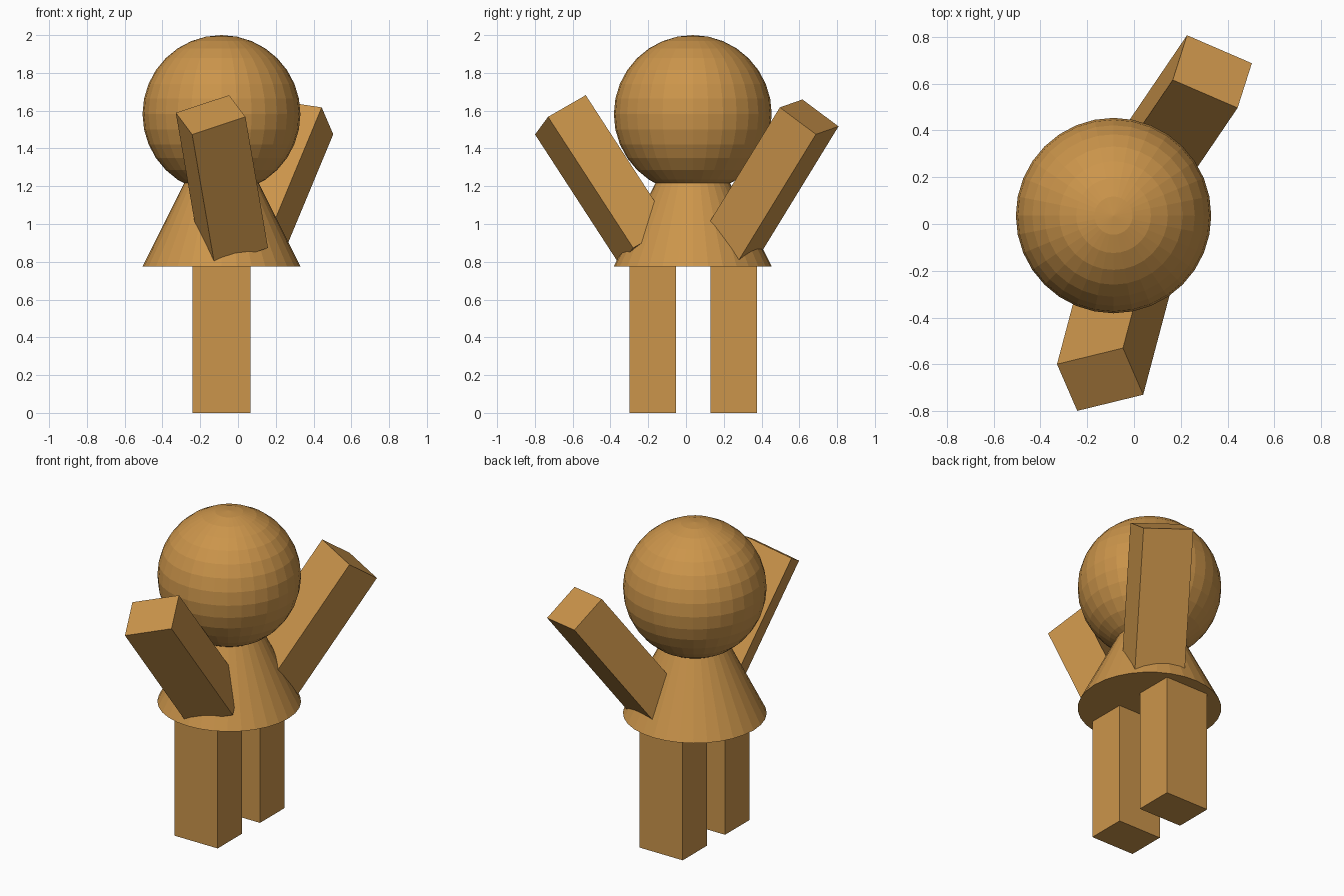
import bpy
from mathutils import Matrix, Vector

if "Cube" in bpy.data.objects:
    bpy.data.objects.remove(bpy.data.objects["Cube"])

CX, CY, R = -0.0875, 0.036, 0.418   # body axis and shared radius
W, D, L = 0.305, 0.246, 0.836       # limb width, depth, length

mat = bpy.data.materials.new("wood")
mat.diffuse_color = (0.6, 0.3, 0.07, 1)
mat.use_nodes = True
mat.node_tree.nodes["Principled BSDF"].inputs["Base Color"].default_value = mat.diffuse_color


def finish(name):
    ob = bpy.context.object
    ob.name = name
    ob.data.materials.append(mat)
    return ob


def limb(name, end, up, side):
    """Box limb whose end-face centre is at `end`, pointing along `up`, wide along `side`."""
    z = Vector(up).normalized()
    y = z.cross(Vector(side)).normalized()
    x = y.cross(z)
    centre = Vector(end) - z * (L / 2)
    bpy.ops.mesh.primitive_cube_add(size=1)
    ob = finish(name)
    rot = Matrix((x, y, z)).transposed().to_4x4()
    ob.data.transform(Matrix.Translation(centre) @ rot @ Matrix.Diagonal((W, D, L, 1)))


# Head
bpy.ops.mesh.primitive_uv_sphere_add(segments=32, ring_count=16, radius=R,
                                     location=(CX, CY, 2 - R))
finish("head")

# Conical body, partly hidden in the head
bpy.ops.mesh.primitive_cone_add(vertices=32, radius1=R, radius2=0, depth=2 * R,
                                location=(CX, CY, 0.775 + R))
finish("body")

# Legs, tops sunk in the body
for name, y in (("left_leg", -0.176), ("right_leg", 0.253)):
    limb(name, (CX, y, L), (0, 0, 1), (1, 0, 0))

# Raised arms
limb("right_arm", (0.335, 0.652, 1.567), (0.334, 0.492, 0.803), (0.278, -0.12, -0.042))
limb("left_arm", (-0.145, -0.665, 1.578), (-0.143, -0.539, 0.830), (0.287, 0.07, 0.095))
